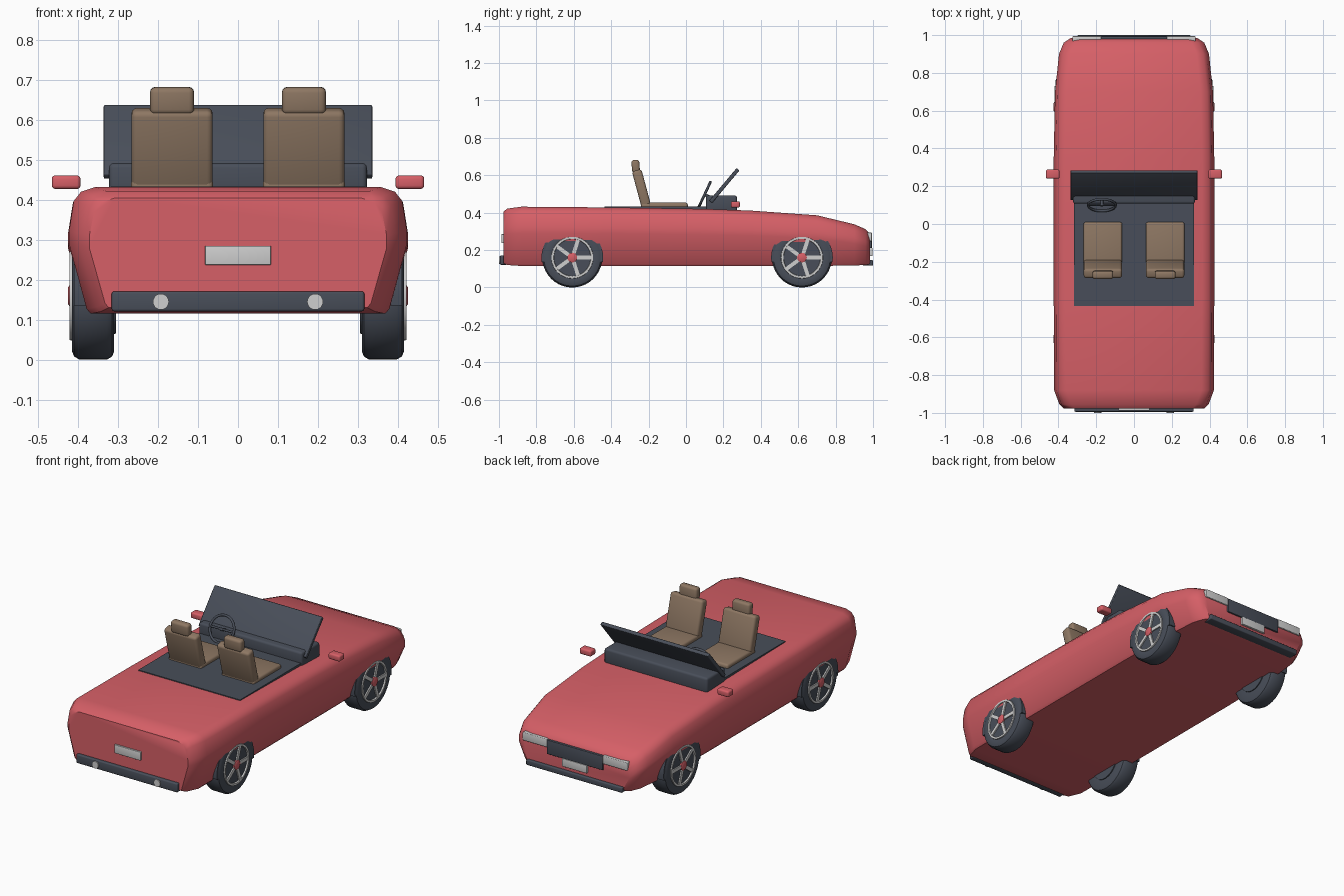
import bpy, bmesh, math
from mathutils import Matrix, Vector

old = bpy.data.objects.get("Cube")
if old:
    bpy.data.objects.remove(old, do_unlink=True)


def material(name, r, g, b):
    m = bpy.data.materials.new(name)
    m.use_nodes = True
    m.diffuse_color = (r, g, b, 1)
    m.node_tree.nodes["Principled BSDF"].inputs["Base Color"].default_value = (r, g, b, 1)
    return m


RED = material("red paint", 0.67, 0.115, 0.135)
DARK = material("dark trim", 0.065, 0.076, 0.1)
TAN = material("tan leather", 0.27, 0.185, 0.125)
SILVER = material("light silver", 0.62, 0.62, 0.62)


def finish(bm, name, mat, angle=35):
    bmesh.ops.recalc_face_normals(bm, faces=bm.faces)
    me = bpy.data.meshes.new(name)
    bm.to_mesh(me)
    bm.free()
    me.materials.append(mat)
    me.shade_smooth()
    me.set_sharp_from_angle(angle=math.radians(angle))
    ob = bpy.data.objects.new(name, me)
    bpy.context.collection.objects.link(ob)
    return ob


def box(name, mat, center, size, bevel=0.0, tilt=0.0):
    """Box with rounded edges, tilted about the x axis."""
    bm = bmesh.new()
    bmesh.ops.create_cube(bm, size=1, matrix=Matrix.Diagonal((*size, 1)))
    if bevel:
        bmesh.ops.bevel(bm, geom=bm.edges[:], offset=bevel, segments=3,
                        profile=0.5, affect='EDGES')
    bm.transform(Matrix.Translation(center) @ Matrix.Rotation(math.radians(tilt), 4, 'X'))
    return finish(bm, name, mat)


def lathe(name, mat, profile, center, side, steps=40):
    """Spin (x, radius) points about an axis along x; side flips x."""
    bm = bmesh.new()
    rings = []
    for x, r in profile:
        rings.append([bm.verts.new((side * x, center[0] + r * math.cos(a), center[1] + r * math.sin(a)))
                      for a in (2 * math.pi * i / steps for i in range(steps))])
    for a, b in zip(rings, rings[1:]):
        for i in range(steps):
            j = (i + 1) % steps
            bm.faces.new((a[i], a[j], b[j], b[i]))
    bm.faces.new(rings[0])
    bm.faces.new(rings[-1])
    return finish(bm, name, mat)


def ring(name, mat, center, major, minor, tilt):
    """Torus tilted about the x axis."""
    bm = bmesh.new()
    n, k = 32, 8
    grid = []
    for i in range(n):
        a = 2 * math.pi * i / n
        row = []
        for j in range(k):
            b = 2 * math.pi * j / k
            r = major + minor * math.cos(b)
            row.append(bm.verts.new((r * math.cos(a), r * math.sin(a), minor * math.sin(b))))
        grid.append(row)
    for i in range(n):
        for j in range(k):
            p, q = grid[i], grid[(i + 1) % n]
            bm.faces.new((p[j], q[j], q[(j + 1) % k], p[(j + 1) % k]))
    bm.transform(Matrix.Translation(center) @ Matrix.Rotation(math.radians(tilt), 4, 'X'))
    return finish(bm, name, mat, 80)


# Body shell: cross-sections (y, half width, bottom, top) lofted from tail to nose
stations = [(-0.977, 0.372, 0.13, 0.405), (-0.955, 0.395, 0.12, 0.422),
            (-0.88, 0.423, 0.115, 0.432), (-0.4, 0.425, 0.115, 0.428),
            (0.1, 0.425, 0.115, 0.42), (0.35, 0.425, 0.115, 0.411),
            (0.7, 0.418, 0.115, 0.386), (0.9, 0.397, 0.118, 0.338),
            (0.96, 0.372, 0.12, 0.312), (0.985, 0.335, 0.125, 0.285)]
bm = bmesh.new()
loops = []
for y, w, zb, zt in stations:
    zm = zb + 0.6 * (zt - zb)
    half = [(w * 0.87, zb), (w * 0.895, zb + 0.012), (w, zm - 0.015), (w, zm + 0.015),
            (w - 0.012, zt - 0.035), (w - 0.03, zt - 0.012), (w - 0.065, zt)]
    pts = half + [(-x, z) for x, z in reversed(half)]
    loops.append([bm.verts.new((x, y, z)) for x, z in pts])
for a, b in zip(loops, loops[1:]):
    for i in range(len(a)):
        j = (i + 1) % len(a)
        bm.faces.new((a[i], a[j], b[j], b[i]))
bm.faces.new(loops[0])
bm.faces.new(loops[-1])
finish(bm, "body_shell", RED, 40)

# Cockpit floor, dashboard and windscreen
box("cockpit_floor", DARK, (0, -0.15, 0.422), (0.635, 0.57, 0.022))
box("dashboard", DARK, (0, 0.19, 0.448), (0.645, 0.165, 0.088), 0.012)
box("windscreen", DARK, (0, 0.205, 0.545), (0.672, 0.02, 0.228), 0.004, -40)

# Steering wheel with cross bar and column
wheel_center = Vector((-0.17, 0.1, 0.498))
ring("steering_wheel", DARK, wheel_center, 0.073, 0.007, 65)
box("steering_bar", DARK, wheel_center, (0.14, 0.012, 0.008), 0.003, 65)
box("steering_column", DARK, (-0.17, 0.135, 0.48), (0.016, 0.09, 0.016), 0.004, -25)

for side, label in ((1, "left"), (-1, "right")):
    # Seats
    x = side * 0.165
    box("seat_cushion_" + label, TAN, (x, -0.115, 0.432), (0.205, 0.25, 0.044), 0.012)
    box("seat_back_" + label, TAN, (x, -0.238, 0.53), (0.203, 0.052, 0.2), 0.014, 15)
    box("headrest_" + label, TAN, (x, -0.269, 0.648), (0.11, 0.042, 0.068), 0.013, 4)
    # Mirrors
    box("mirror_" + label, RED, (side * 0.43, 0.264, 0.444), (0.072, 0.048, 0.034), 0.009)
    # Lamps
    box("headlight_" + label, SILVER, (side * 0.25, 0.981, 0.27), (0.152, 0.026, 0.046), 0.004)
    bm = bmesh.new()
    bmesh.ops.create_cone(bm, cap_ends=True, segments=20, radius1=0.02, radius2=0.02, depth=0.02,
                          matrix=Matrix.Translation((side * 0.193, -0.99, 0.145))
                          @ Matrix.Rotation(math.pi / 2, 4, 'X'))
    finish(bm, "rear_lamp_" + label, SILVER)

    # Wheels
    for y, end in ((-0.608, "rear"), (0.62, "front")):
        tag = end + "_" + label
        c = (y, 0.16)
        lathe("tyre_" + tag, DARK, [(0.31, 0.09), (0.31, 0.14), (0.315, 0.152), (0.328, 0.16),
                                    (0.396, 0.16), (0.41, 0.152), (0.415, 0.14), (0.415, 0.112),
                                    (0.412, 0.105)], c, side)
        lathe("rim_" + tag, SILVER, [(0.41, 0.113), (0.421, 0.111), (0.421, 0.1), (0.412, 0.098)], c, side)
        lathe("rim_disc_" + tag, DARK, [(0.305, 0.095), (0.413, 0.099)], c, side)
        lathe("hub_" + tag, RED, [(0.41, 0.026), (0.422, 0.026), (0.425, 0.021)], c, side, 20)
        bm = bmesh.new()
        for i in range(5):
            place = (Matrix.Translation((side * 0.414, *c))
                     @ Matrix.Rotation(2 * math.pi * i / 5, 4, 'X')
                     @ Matrix.Translation((0, 0.062, 0)) @ Matrix.Diagonal((0.012, 0.08, 0.02, 1)))
            bmesh.ops.create_cube(bm, size=1, matrix=place)
        finish(bm, "spokes_" + tag, SILVER)
        # Arch liner: upper half of a disc around the tyre
        bm = bmesh.new()
        bmesh.ops.create_cone(bm, cap_ends=True, segments=40, radius1=0.165, radius2=0.165, depth=0.08,
                              matrix=Matrix.Translation((side * 0.37, *c)) @ Matrix.Rotation(math.pi / 2, 4, 'Y'))
        cut = bmesh.ops.bisect_plane(bm, geom=bm.verts[:] + bm.edges[:] + bm.faces[:], plane_co=(0, 0, 0.135),
                                     plane_no=(0, 0, -1), clear_outer=True)
        bmesh.ops.holes_fill(bm, edges=[e for e in cut["geom_cut"] if isinstance(e, bmesh.types.BMEdge)])
        finish(bm, "arch_liner_" + tag, DARK)

# Bumpers, grille and blank plates
box("tail_bumper", DARK, (0, -0.976, 0.146), (0.632, 0.036, 0.05), 0.006)
box("tail_plate", SILVER, (0, -0.98, 0.261), (0.165, 0.014, 0.048), 0.002)
box("nose_bumper", DARK, (0, 0.972, 0.132), (0.6, 0.056, 0.03), 0.005)
box("grille", DARK, (0, 0.984, 0.25), (0.35, 0.02, 0.08), 0.003)
box("nose_plate", SILVER, (0, 0.99, 0.19), (0.155, 0.014, 0.045), 0.002)
